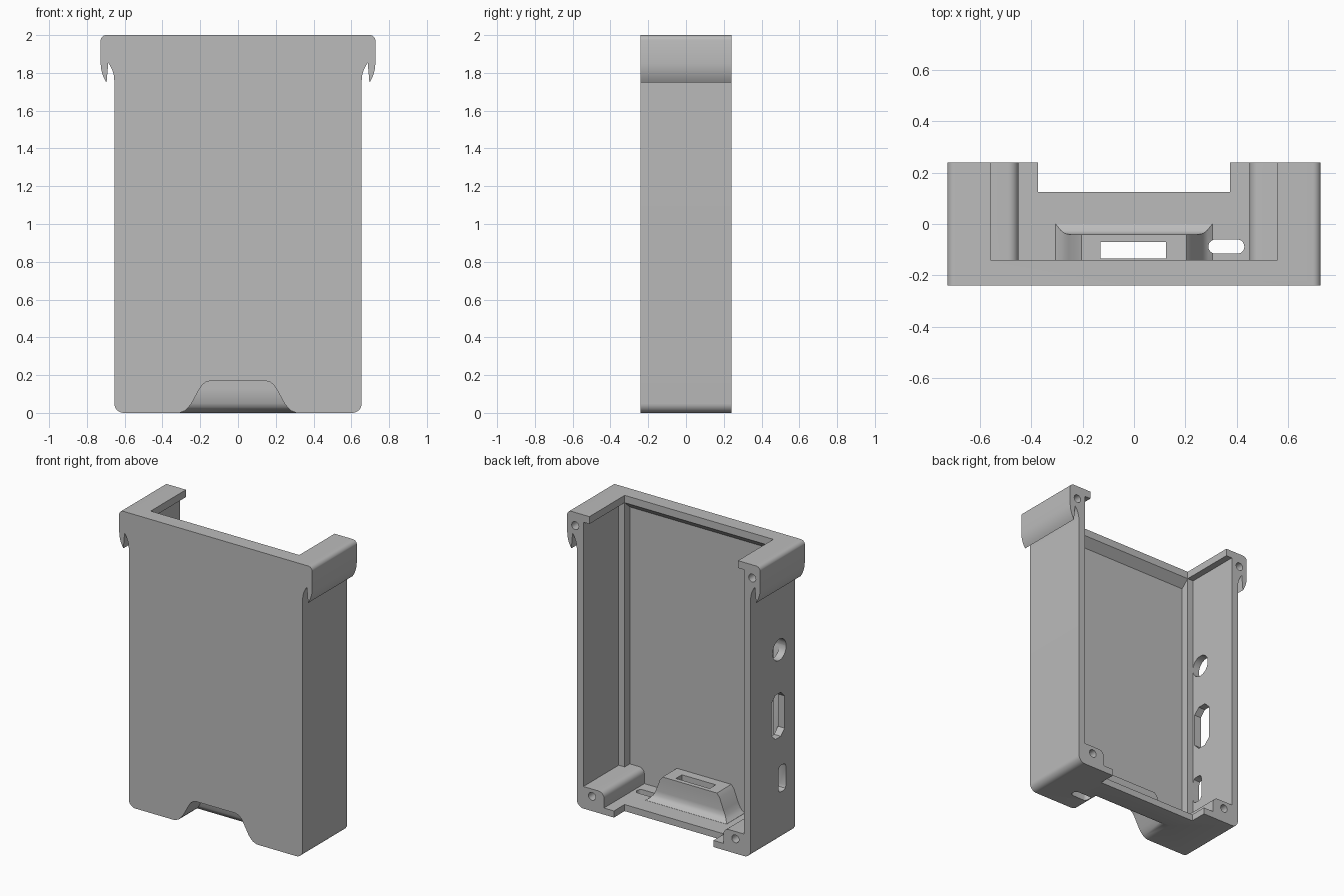
import bpy, bmesh
from math import cos, sin, radians

cube = bpy.data.objects.get("Cube")
if cube:
    bpy.data.objects.remove(cube)

grey = bpy.data.materials.new("plain_grey")
grey.use_nodes = True
colour = (0.5, 0.5, 0.5, 1)
grey.diffuse_color = colour
grey.node_tree.nodes["Principled BSDF"].inputs["Base Color"].default_value = colour


def loft(name, rings):
    """Closed solid through rings of equal point count."""
    bm = bmesh.new()
    loops = [[bm.verts.new(p) for p in ring] for ring in rings]
    n = len(loops[0])
    for a, b in zip(loops, loops[1:]):
        for i in range(n):
            j = (i + 1) % n
            bm.faces.new((a[i], a[j], b[j], b[i]))
    bm.faces.new(loops[0])
    bm.faces.new(loops[-1])
    bmesh.ops.recalc_face_normals(bm, faces=bm.faces)
    mesh = bpy.data.meshes.new(name)
    bm.to_mesh(mesh)
    bm.free()
    mesh.materials.append(grey)
    obj = bpy.data.objects.new(name, mesh)
    bpy.context.collection.objects.link(obj)
    return obj


def prism(name, points, axis, lo, hi):
    """Extrude a flat outline along one axis."""
    def place(p, d):
        q = list(p)
        q.insert(axis, d)
        return q
    return loft(name, [[place(p, d) for p in points] for d in (lo, hi)])


def box(name, x0, x1, y0, y1, z0, z1):
    return prism(name, [(x0, y0), (x1, y0), (x1, y1), (x0, y1)], 2, z0, z1)


def arc(cx, cz, r, start, end, n=8):
    angles = [radians(start + (end - start) * i / n) for i in range(n + 1)]
    return [(cx + r * cos(a), cz + r * sin(a)) for a in angles]


def rounded(cx, cy, w, h, r, n=6):
    """Rounded rectangle; n=1 gives chamfered corners."""
    a, b = w / 2 - r, h / 2 - r
    pts = []
    for k, (sx, sy) in enumerate([(1, 1), (-1, 1), (-1, -1), (1, -1)]):
        pts += arc(cx + sx * a, cy + sy * b, r, 90 * k, 90 * k + 90, n)
    return pts


def tapered(name, levels, front):
    """Stack of rectangles given as half width, back depth, height."""
    return loft(name, [[(-w, front, z), (w, front, z), (w, d, z), (-w, d, z)]
                       for w, d, z in levels])


def combine(target, other, operation):
    mod = target.modifiers.new(operation.lower(), 'BOOLEAN')
    mod.operation = operation
    mod.solver = 'EXACT'
    mod.object = other
    bpy.context.view_layer.objects.active = target
    bpy.ops.object.modifier_apply(modifier=mod.name)
    bpy.data.objects.remove(other)


# Outer shell: straight sides that flare out at the top
half = arc(0.605, 0.05, 0.05, -90, 0)
half += arc(0.805, 1.76, 0.15, 180, 142)
half += arc(0.537, 1.852, 0.19, -38, 0)[1:]
half += arc(0.697, 1.969, 0.031, 0, 90)[1:]
case = prism("case_shell", half + [(-x, z) for x, z in reversed(half)], 1, -0.24, 0.24)

# Cavity, top opening, front wall pocket with sloped lip, floor cutout
cuts = [
    box("cavity", -0.605, 0.605, -0.14, 0.4, 0.045, 1.95),
    box("top_opening", -0.56, 0.56, -0.14, 0.4, 1.5, 2.2),
    prism("wall_pocket", [(-0.195, 0.045), (-0.195, 1.9), (-0.14, 1.95),
                          (0, 1.95), (0, 0.045)], 0, -0.56, 0.56),
    box("floor_cutout", -0.375, 0.375, 0.125, 0.4, -0.1, 0.3),
]
for c in cuts:
    combine(case, c, 'DIFFERENCE')

# Corner screw bosses with a rounded inner edge
boss = [(0.63, 0.02), (0.45, 0.02)] + arc(0.49, 0.11, 0.04, 180, 90, 6) + [(0.63, 0.15)]
for s in (-1, 1):
    combine(case, prism("boss", [(s * x, z) for x, z in boss], 1, -0.21, 0.24), 'UNION')

# Raised hump over the finger notch
hump = [(0.31, 0.0, 0.02), (0.305, 0.0, 0.046), (0.285, -0.025, 0.06),
        (0.27, -0.037, 0.08), (0.255, -0.04, 0.11), (0.225, -0.04, 0.19), (0.205, -0.04, 0.215)]
combine(case, tapered("hump", hump, -0.22), 'UNION')

# Finger notch, flared at the bottom and rounded at the top
notch = [(0.32, 0.0, -0.02), (0.31, -0.01, 0.0), (0.28, -0.04, 0.012), (0.262, -0.058, 0.03),
         (0.246, -0.068, 0.05), (0.205, -0.07, 0.125), (0.19, -0.07, 0.148),
         (0.17, -0.07, 0.163), (0.145, -0.07, 0.17)]
combine(case, tapered("notch", notch, -0.4), 'DIFFERENCE')

# Openings through the hump, the floor and the right wall
openings = [
    box("hump_window", -0.13, 0.125, -0.135, -0.0705, 0.1, 0.3),
    prism("floor_slot", rounded(0.36, -0.088, 0.14, 0.055, 0.027), 2, -0.1, 0.1),
    prism("round_port", rounded(-0.07, 1.3, 0.145, 0.145, 0.0724), 0, -0.8, -0.5),
    prism("large_port", rounded(-0.055, 0.855, 0.14, 0.3, 0.04, 1), 0, -0.8, -0.5),
    prism("small_port", rounded(-0.1, 0.416, 0.08, 0.18, 0.025, 2), 0, -0.8, -0.5),
]
# Screw holes in the back rim
for s in (-1, 1):
    for x, z in ((0.54, 0.1), (0.667, 1.91)):
        openings.append(prism("screw_hole", rounded(s * x, z, 0.054, 0.054, 0.0268, 4), 1, 0.06, 0.4))
for o in openings:
    combine(case, o, 'DIFFERENCE')

bpy.ops.object.select_all(action='DESELECT')
case.select_set(True)
bpy.context.view_layer.objects.active = case
bpy.ops.object.shade_smooth_by_angle(angle=radians(32))
